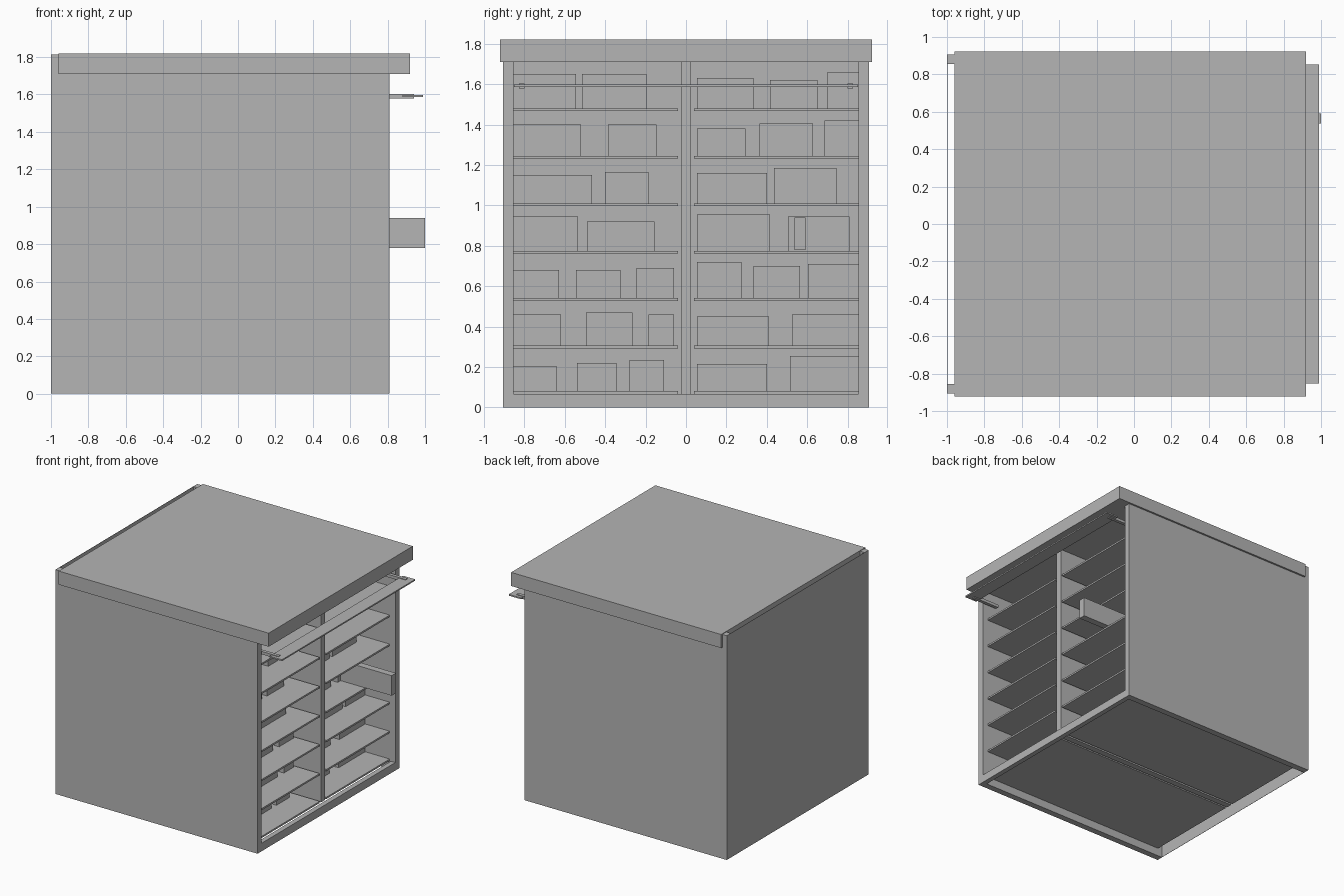
import bpy, bmesh

grey = bpy.data.materials.new("plain_grey")
grey.diffuse_color = (0.46, 0.46, 0.46, 1)


def box(name, x0, x1, y0, y1, z0, z1):
    """Axis-aligned box given by its limits."""
    bm = bmesh.new()
    bmesh.ops.create_cube(bm, size=1)
    for v in bm.verts:
        v.co = ((x0, x1)[v.co.x > 0], (y0, y1)[v.co.y > 0], (z0, z1)[v.co.z > 0])
    me = bpy.data.meshes.new(name)
    bm.to_mesh(me)
    bm.free()
    me.materials.append(grey)
    ob = bpy.data.objects.new(name, me)
    bpy.context.collection.objects.link(ob)
    return ob


def pair(name, x0, x1, y0, y1, z0, z1):
    """Same box on both sides of the cabinet."""
    box(name + "_left", x0, x1, -y1, -y0, z0, z1)
    box(name + "_right", x0, x1, y0, y1, z0, z1)


# Shell: side walls, rear flanges, thin back sheet, front sill, roof
pair("side_wall", -0.96, 0.81, 0.855, 0.907, 0, 1.71)
pair("rear_flange", -1, -0.96, 0.855, 0.907, 0, 1.815)
box("back_sheet", -1, -0.998, -0.907, 0.907, 0, 1.815)
box("front_sill", 0.77, 0.81, -0.855, 0.855, 0, 0.065)
box("roof", -0.96, 0.92, -0.922, 0.922, 1.71, 1.82)

# Centre divider
box("divider", -0.96, 0.76, -0.025, 0.025, 0.065, 1.71)

# Shelves in two columns; the lowest pair forms the raised floor
shelf_tops = [0.08, 0.305, 0.54, 0.775, 1.01, 1.245, 1.48]
for i, z in enumerate(shelf_tops):
    pair(f"shelf_{i}", -0.96, 0.76, 0.04, 0.855, z - 0.014, z)

# Stored boxes set back on each shelf: (y start, y end, height)
contents = [
    [(-.855, -.64, .125), (-.54, -.345, .14), (-.28, -.11, .155), (.055, .40, .135), (.515, .855, .175)],
    [(-.855, -.62, .155), (-.495, -.265, .165), (-.185, -.06, .155), (.055, .41, .145), (.525, .855, .155)],
    [(-.855, -.63, .14), (-.545, -.325, .14), (-.245, -.06, .15), (.055, .275, .18), (.335, .565, .16), (.605, .855, .17)],
    [(-.855, -.535, .17), (-.49, -.155, .145), (.055, .415, .18), (.505, .81, .17)],
    [(-.855, -.465, .14), (-.40, -.185, .155), (.055, .40, .15), (.435, .745, .175)],
    [(-.855, -.52, .155), (-.385, -.145, .155), (.055, .295, .135), (.365, .63, .16), (.685, .855, .175)],
    [(-.855, -.545, .17), (-.515, -.195, .17), (.055, .335, .15), (.415, .65, .14), (.70, .855, .18)],
]
for i, row in enumerate(contents):
    for j, (y0, y1, h) in enumerate(row):
        box(f"stored_box_{i}_{j}", -0.3, 0.54, y0, y1, shelf_tops[i], shelf_tops[i] + h)

# Narrow item sticking out of one shelf
box("protruding_item", 0.54, 1.0, 0.537, 0.592, 0.778, 0.94)

# Pull-out ledge with its two support arms
box("pull_out_ledge", 0.88, 0.99, -0.852, 0.852, 1.586, 1.597)
pair("ledge_arm", 0.70, 0.94, 0.80, 0.827, 1.578, 1.602)
